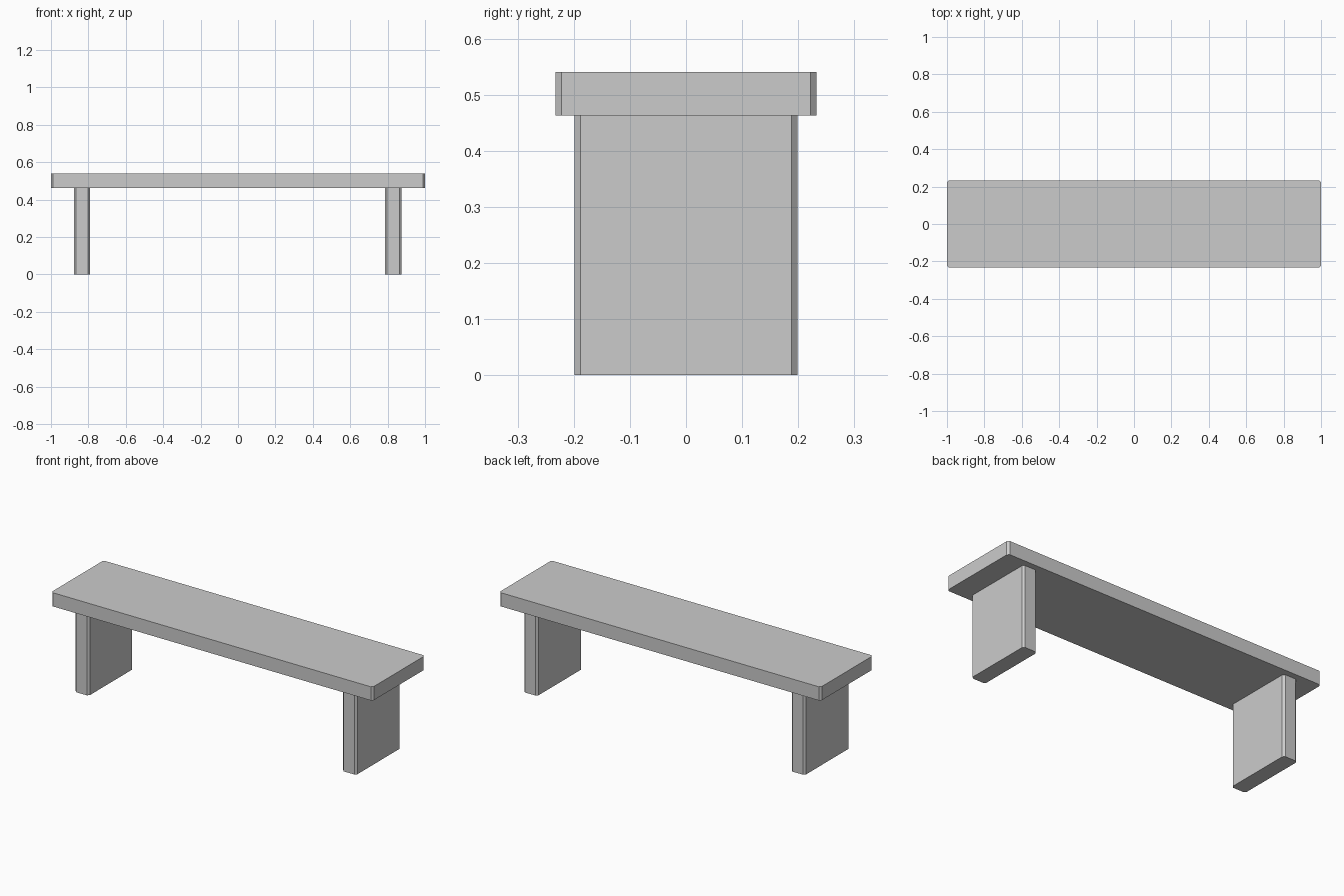
import bpy
import bmesh

cube = bpy.data.objects.get("Cube")
if cube:
    bpy.data.objects.remove(cube, do_unlink=True)

# Single plain grey material
COLOUR = (0.6, 0.6, 0.6, 1)
grey = bpy.data.materials.new("light_grey")
grey.use_nodes = True
grey.diffuse_color = COLOUR
grey.node_tree.nodes["Principled BSDF"].inputs["Base Color"].default_value = COLOUR


def slab(name, x, width, depth, bottom, top, chamfer=0.011):
    """Box with its four upright edges chamfered."""
    bm = bmesh.new()
    bmesh.ops.create_cube(bm, size=1)
    for v in bm.verts:
        v.co.x *= width
        v.co.y *= depth
        v.co.z = bottom if v.co.z < 0 else top
    upright = [e for e in bm.edges
               if abs(e.verts[0].co.z - e.verts[1].co.z) > 0.01]
    bmesh.ops.bevel(bm, geom=upright, offset=chamfer, segments=1,
                    affect='EDGES')
    mesh = bpy.data.meshes.new(name)
    bm.to_mesh(mesh)
    bm.free()
    mesh.materials.append(grey)
    obj = bpy.data.objects.new(name, mesh)
    obj.location.x = x
    bpy.context.collection.objects.link(obj)
    return obj


# Seat plank
slab("seat", 0, 2.0, 0.466, 0.463, 0.54)

# Slab legs
for name, x in (("right_leg", -0.834), ("left_leg", 0.83)):
    slab(name, x, 0.088, 0.398, 0, 0.463)
